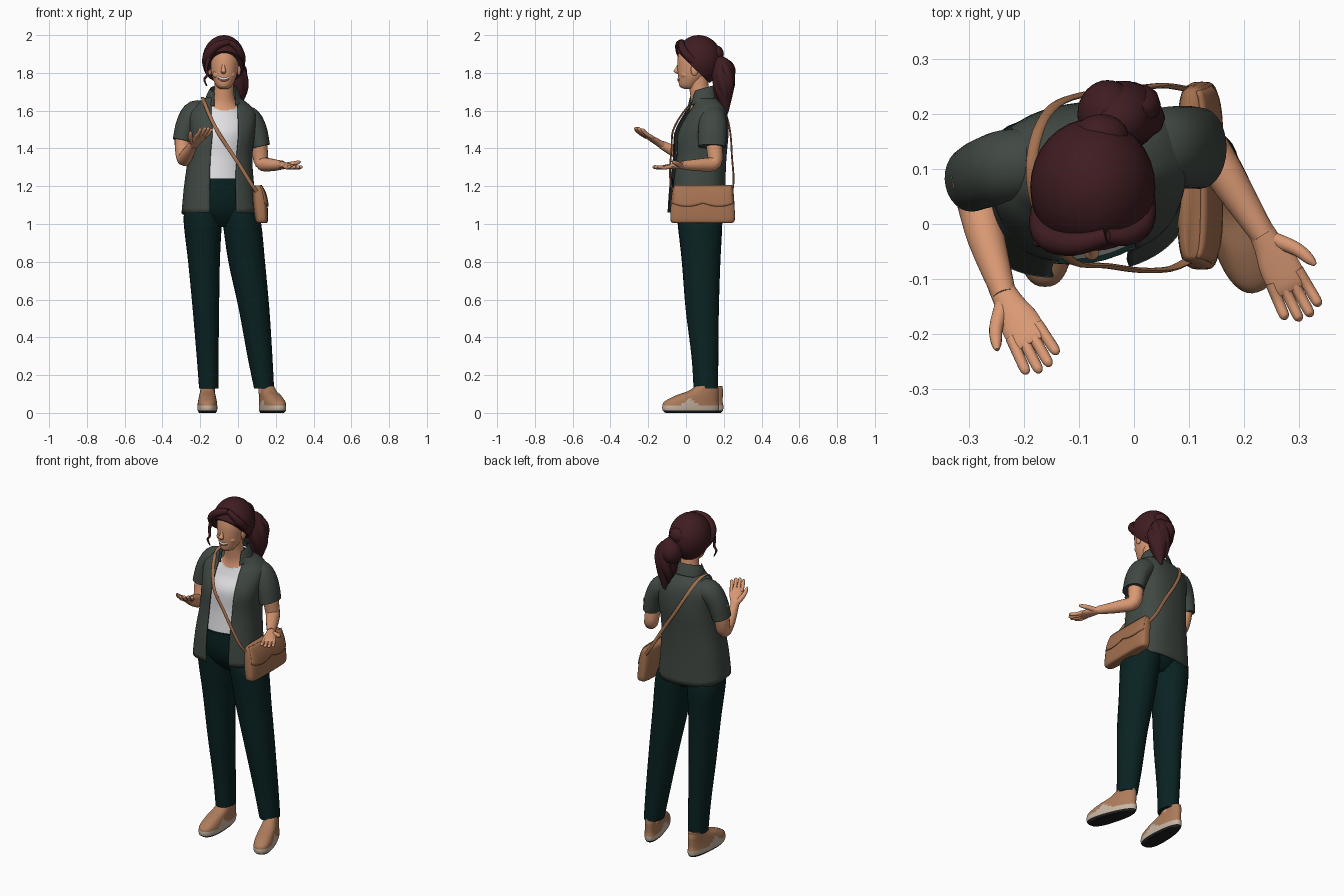
import bpy, bmesh, math
from mathutils import Vector, Matrix


def mat(name, r, g, b):
    m = bpy.data.materials.new(name)
    m.diffuse_color = (r, g, b, 1)
    return m


SKIN = mat("skin", .7, .32, .175)
HAIR = mat("dark red hair", .05, .012, .015)
SHIRT = mat("grey green cloth", .052, .066, .056)
TEE = mat("white cloth", .75, .75, .77)
PANTS = mat("dark teal cloth", .003, .016, .016)
BAG = mat("brown leather", .37, .165, .08)
SHOE = mat("tan suede", .42, .2, .105)
SOLE = mat("beige rubber", .56, .46, .36)
TREAD = mat("black rubber", .015, .015, .016)
LIPS = mat("lip pink", .45, .13, .1)


def finish(name, bm, mats, rule=None, solid=0):
    bmesh.ops.recalc_face_normals(bm, faces=bm.faces)
    if rule:
        for f in bm.faces:
            f.material_index = rule(f.calc_center_median())
    me = bpy.data.meshes.new(name)
    bm.to_mesh(me)
    bm.free()
    for m in mats:
        me.materials.append(m)
    ob = bpy.data.objects.new(name, me)
    bpy.context.collection.objects.link(ob)
    if solid:
        s = ob.modifiers.new("thickness", 'SOLIDIFY')
        s.thickness, s.offset = solid, -1
    bpy.ops.object.select_all(action='DESELECT')
    ob.select_set(True)
    bpy.context.view_layer.objects.active = ob
    bpy.ops.object.shade_smooth_by_angle(angle=math.radians(50))
    return ob


def spline(R, sub):
    out = []
    for i in range(len(R) - 1):
        q = R[max(i - 1, 0)], R[i], R[i + 1], R[min(i + 2, len(R) - 1)]
        for k in range(sub):
            t = k / sub
            out.append([b + .5 * t * (c - a + t * (2*a - 5*b + 4*c - d + t * (3*(b - c) + d - a)))
                        for a, b, c, d in zip(*q)])
    return out + [list(R[-1])]


def loft(name, rings, mats, n=28, ref=None, yaw=0, gap=0, p=2, rule=None, sub=4, solid=0, post=None):
    """Skin rings (x, y, z, ru, rv); flat rings, or rings across the path when ref is given."""
    R = spline(rings, sub)
    bm = bmesh.new()
    rows = []
    for i, (x, y, z, ru, rv) in enumerate(R):
        ru, rv = max(ru, .001), max(rv, .001)
        if ref:
            t = Vector(R[min(i + 1, len(R) - 1)][:3]) - Vector(R[max(i - 1, 0)][:3])
            u = t.cross(Vector(ref)).normalized()
            v = u.cross(t).normalized()
        else:
            u = Vector((math.cos(yaw), math.sin(yaw), 0))
            v = Vector((-u.y, u.x, 0))
        g = math.asin(min(.85, (gap / ru) ** (p / 2))) if gap else 0
        row = []
        for k in range(n):
            a = -math.pi / 2 + g + (2 * math.pi - 2 * g) * k / (n - 1 if gap else n)
            c, s = math.cos(a), math.sin(a)
            c = math.copysign(abs(c) ** (2 / p), c)
            s = math.copysign(abs(s) ** (2 / p), s)
            co = Vector((x, y, z)) + u * ru * c + v * rv * s
            row.append(bm.verts.new(post(co) if post else co))
        rows.append(row)
    for a, b in zip(rows, rows[1:]):
        for k in range(n - 1 if gap else n):
            j = (k + 1) % n
            bm.faces.new((a[k], a[j], b[j], b[k]))
    if not gap:
        bm.faces.new(rows[0])
        bm.faces.new(rows[-1])
    return finish(name, bm, mats, rule, solid)


def tube(name, pts, m, n=12, ref=(1, 0, 0), sub=4):
    """Round tube through (x, y, z, radius) points."""
    return loft(name, [(*q, q[3]) for q in pts], [m], n=n, ref=ref, sub=sub)


def ball(name, c, r, m, cut=None):
    bm = bmesh.new()
    bmesh.ops.create_uvsphere(bm, u_segments=32, v_segments=20, radius=1,
                              matrix=Matrix.Translation(c) @ Matrix.Diagonal((*r, 1)))
    if cut:
        geom = bm.verts[:] + bm.edges[:] + bm.faces[:]
        res = bmesh.ops.bisect_plane(bm, geom=geom, plane_co=cut[0], plane_no=cut[1], clear_inner=True)
        edges = [e for e in res['geom_cut'] if isinstance(e, bmesh.types.BMEdge)]
        bmesh.ops.edgeloop_fill(bm, edges=edges)
    return finish(name, bm, [m])


# Open shirt with a dipped back hem, and the body and t-shirt inside it
YAW = math.radians(8)
torso = [(-.098, .056, 1.06, .2, .15), (-.10, .06, 1.2, .185, .145), (-.095, .072, 1.35, .17, .139),
         (-.085, .081, 1.48, .173, .141), (-.085, .103, 1.58, .18, .112), (-.083, .11, 1.63, .145, .086),
         (-.08, .09, 1.67, .088, .072)]
loft("shirt", torso, [SHIRT], n=64, yaw=YAW, gap=.07, solid=.006, p=2.5,
     post=lambda c: c - Vector((0, 0, max(0, 1.25 - c.z) * max(0, c.y - .06) * 1.1)))
loft("collar", [(-.078, .088, 1.645, .1, .088), (-.077, .085, 1.685, .088, .078), (-.075, .082, 1.715, .074, .07)],
     [SHIRT], n=40, yaw=YAW, gap=.06, solid=.006,
     post=lambda c: c + Vector((0, 0, .3 * (c.y - .08))))
body = [(x, y, z, a - .016, b - .017) for x, y, z, a, b in torso[1:4]]
body += [(-.08, .1, 1.56, .15, .098), (-.076, .087, 1.63, .075, .062), (-.075, .072, 1.70, .052, .052),
         (-.072, .06, 1.79, .05, .055)]
loft("tshirt_and_neck", body, [TEE, SKIN], n=64, yaw=YAW, sub=12,
     rule=lambda c: int(c.z > 1.6 + 5 * (c.x + .072) ** 2))

# Sleeves
loft("left_sleeve", [(-.16, .115, 1.59, .05, .06), (-.225, .105, 1.588, .066, .068), (-.272, .093, 1.53, .056, .064),
                     (-.297, .082, 1.44, .049, .06)], [SHIRT], ref=(0, 1, 0))
loft("right_sleeve", [(-.01, .135, 1.57, .05, .06), (.052, .14, 1.56, .064, .072), (.095, .14, 1.5, .058, .075),
                      (.12, .138, 1.41, .05, .074)], [SHIRT], ref=(0, 1, 0))

# Arms and open hands
tube("left_arm", [(-.287, .085, 1.52, .046), (-.293, .075, 1.42, .042), (-.286, .045, 1.345, .038),
                  (-.268, -.03, 1.37, .034), (-.236, -.13, 1.42, .022)], SKIN, n=18)
tube("right_arm", [(.1, .14, 1.5, .046), (.113, .15, 1.41, .043), (.127, .15, 1.325, .039),
                   (.172, .08, 1.313, .034), (.235, -.02, 1.312, .023)], SKIN, n=18)


def hand(side, w, d, s):
    w, d, s, up = Vector(w), Vector(d), Vector(s), Vector((0, 0, 1))

    def at(a, b, h=0):
        return tuple(w + d * a + s * b + up * h)
    loft(side + "_palm", [(*at(-.025, 0), .02, .022), (*at(.02, 0), .018, .027), (*at(.06, 0), .015, .036),
                          (*at(.1, 0), .011, .036), (*at(.115, 0), .006, .031)], [SKIN], n=16, ref=s)
    for k, ln in enumerate((.06, .074, .076, .066)):
        b = (k - 1.5) * .018
        tube(f"{side}_finger_{k + 1}", [(*at(.085, b), .011), (*at(.09 + ln * .5, b * 1.12, -.002), .01),
                                        (*at(.09 + ln, b * 1.2, .006), .009), (*at(.097 + ln, b * 1.2, .009), .003)],
             SKIN, n=10, ref=s)
    tube(side + "_thumb", [(*at(.015, .012), .015), (*at(.05, .042, .012), .013), (*at(.078, .055, .022), .01),
                           (*at(.092, .06, .027), .004)], SKIN, n=10, ref=up)


hand("left", (-.235, -.13, 1.42), (.42, -.77, .48), (-.88, -.47, 0))
hand("right", (.235, -.02, 1.312), (.45, -.88, -.1), (.89, .45, 0))

# Trousers
loft("trouser_hips", [(-.1, .062, 1.24, .172, .135), (-.1, .062, 1.15, .182, .133), (-.09, .068, 1.08, .18, .122),
                      (-.083, .075, 1.03, .15, .1), (-.083, .078, .985, .08, .06)], [PANTS], n=36, yaw=YAW)
loft("left_trouser_leg", [(-.165, .066, 1.15, .085, .095), (-.176, .066, 1.07, .105, .112),
                          (-.186, .073, 1.0, .101, .117), (-.18, .078, .8, .084, .1), (-.17, .085, .55, .07, .087),
                          (-.161, .1, .3, .058, .071), (-.155, .105, .13, .051, .065)], [PANTS])
loft("right_trouser_leg", [(-.02, .07, 1.15, .08, .095), (-.002, .073, 1.07, .1, .112), (.021, .075, 1.0, .102, .117),
                           (.046, .08, .8, .097, .102), (.085, .086, .55, .081, .088), (.116, .1, .3, .066, .071),
                           (.138, .105, .13, .053, .065)], [PANTS])


# Shoes, with a beige side panel above the sole, and ankles
def shoe(side, x, y, turn, ax):
    rot = Matrix.Rotation(math.radians(turn), 3, 'Z')

    def place(c):
        return rot @ Vector((c.x * (1 - 1.1 * c.y), c.y, c.z)) + Vector((x, y, 0))
    loft(side + "_shoe", [(0, .002, 0, .043, .14), (0, 0, .012, .05, .153), (0, 0, .035, .051, .156),
                          (0, .004, .06, .049, .148), (0, .033, .09, .045, .12), (0, .07, .115, .041, .084),
                          (0, .09, .142, .038, .06)],
         [TREAD, SOLE, SHOE], n=48, p=2.4, sub=6, post=place,
         rule=lambda c: 0 if c.z < .012 else 1 if c.z < .04 + .035 * max(0, 1 - abs(c.y - .02) / .05) else 2)
    loft(side + "_ankle", [(ax, .11, .1, .034, .042), (ax, .108, .2, .035, .042)], [SKIN], n=16)


shoe("left", -.162, .042, 0, -.157)
shoe("right", .178, .025, 18, .143)

# Head and face
loft("head", [(-.074, .02, 1.714, .018, .025), (-.074, .012, 1.728, .038, .045), (-.073, .028, 1.77, .06, .069),
              (-.072, .04, 1.82, .072, .085), (-.072, .046, 1.88, .077, .09), (-.072, .05, 1.94, .062, .078),
              (-.072, .05, 1.97, .02, .03)], [SKIN], n=32)
loft("nose", [(-.077, -.032, 1.855, .006, .008), (-.077, -.044, 1.825, .01, .012), (-.077, -.05, 1.808, .014, .016),
              (-.077, -.038, 1.795, .009, .01)], [SKIN], n=14)
for side, sx in (("left", -1), ("right", 1)):
    ball(side + "_cheek", (-.074 + sx * .034, -.002, 1.792), (.027, .027, .024), SKIN)
    ball(side + "_ear", (-.072 + sx * .077, .045, 1.815), (.01, .02, .03), SKIN)
for nm, m, z, r, dy in (("teeth", TEE, 1.77, .007, 0), ("lower_lip", LIPS, 1.761, .005, -.001)):
    tube(nm, [(-.107, -.028, z + .011, .003), (-.092, -.035 + dy, z + .002, r), (-.075, -.039 + dy, z - .002, r),
              (-.058, -.035 + dy, z + .002, r), (-.043, -.028, z + .011, .003)], m, n=8, ref=(0, 0, 1))

# Hair: cap, front locks, loose strand and ponytail
ball("hair_cap", (-.075, .067, 1.866), (.114, .125, .134), HAIR, cut=((0, 0, 1.867), (0, .7, .715)))
tube("left_front_lock", [(-.05, -.022, 1.963, .016), (-.11, -.036, 1.945, .022), (-.157, -.022, 1.897, .025),
                         (-.165, .02, 1.845, .024), (-.14, .09, 1.8, .02)], HAIR, ref=(0, 0, 1))
tube("right_front_lock", [(-.05, -.022, 1.963, .014), (-.015, -.022, 1.942, .018), (.014, .0, 1.9, .022),
                          (.016, .05, 1.855, .022), (-.005, .11, 1.8, .02)], HAIR, ref=(0, 0, 1))
tube("loose_strand", [(-.155, -.03, 1.88, .012), (-.168, -.032, 1.83, .009), (-.163, -.035, 1.79, .007),
                      (-.178, -.035, 1.765, .006), (-.165, -.03, 1.73, .003)], HAIR, n=8)
ball("hair_tie_bun", (-.06, .16, 1.9), (.05, .04, .045), HAIR)
ball("ponytail_top", (-.048, .2, 1.81), (.055, .062, .065), HAIR)
tube("ponytail", [(-.05, .15, 1.87, .03), (-.025, .19, 1.83, .055), (-.01, .2, 1.76, .06),
                  (-.004, .205, 1.68, .043), (-.01, .215, 1.585, .008)], HAIR, n=18)
for k in range(6):
    pts = []
    for i, (z, r) in enumerate(((1.85, .02), (1.81, .038), (1.75, .042), (1.69, .032), (1.63, .012))):
        a = k * math.pi / 3 + i * .45
        pts.append((-.012 + r * math.cos(a), .2 + r * math.sin(a) * .85, z - .012 * (k % 2),
                    (.018, .026, .027, .022, .006)[i]))
    tube(f"ponytail_lock_{k + 1}", pts, HAIR, n=10)

# Shoulder bag with scalloped flap and long strap
loft("bag", [(.125, .088, 1.005, .022, .15), (.125, .088, 1.02, .034, .17), (.117, .088, 1.11, .038, .168),
             (.108, .09, 1.185, .028, .16), (.105, .09, 1.203, .014, .15)], [BAG], n=40, p=4)
bm = bmesh.new()
grid = []
for i in range(29):
    s = -.97 + 1.94 * i / 28
    low = 1.11 - .018 * abs(math.sin(s * math.pi))
    row = []
    for j in range(9):
        z = low + (1.206 - low) * j / 8
        t = max(0, (z - 1.09) / .116)
        x = .119 - .013 * t + (.044 - .024 * t ** 3) * (1 - s ** 4) ** .25
        row.append(bm.verts.new((x, .09 + s * (.17 - .012 * t), z)))
    grid.append(row)
for a, b in zip(grid, grid[1:]):
    for j in range(8):
        bm.faces.new((a[j], b[j], b[j + 1], a[j + 1]))
finish("bag_flap", bm, [BAG], solid=.006)
loft("bag_strap", [(*q, .005, .01) for q in (
    (.1, -.066, 1.17), (.065, -.082, 1.22), (.01, -.084, 1.31), (-.05, -.076, 1.4), (-.108, -.07, 1.49),
    (-.15, -.026, 1.575), (-.178, .035, 1.644), (-.187, .1, 1.668), (-.175, .168, 1.642), (-.145, .215, 1.57),
    (-.09, .236, 1.47), (-.02, .243, 1.36), (.05, .252, 1.24), (.1, .245, 1.17))], [BAG], n=10, ref=(1, 0, 0))
